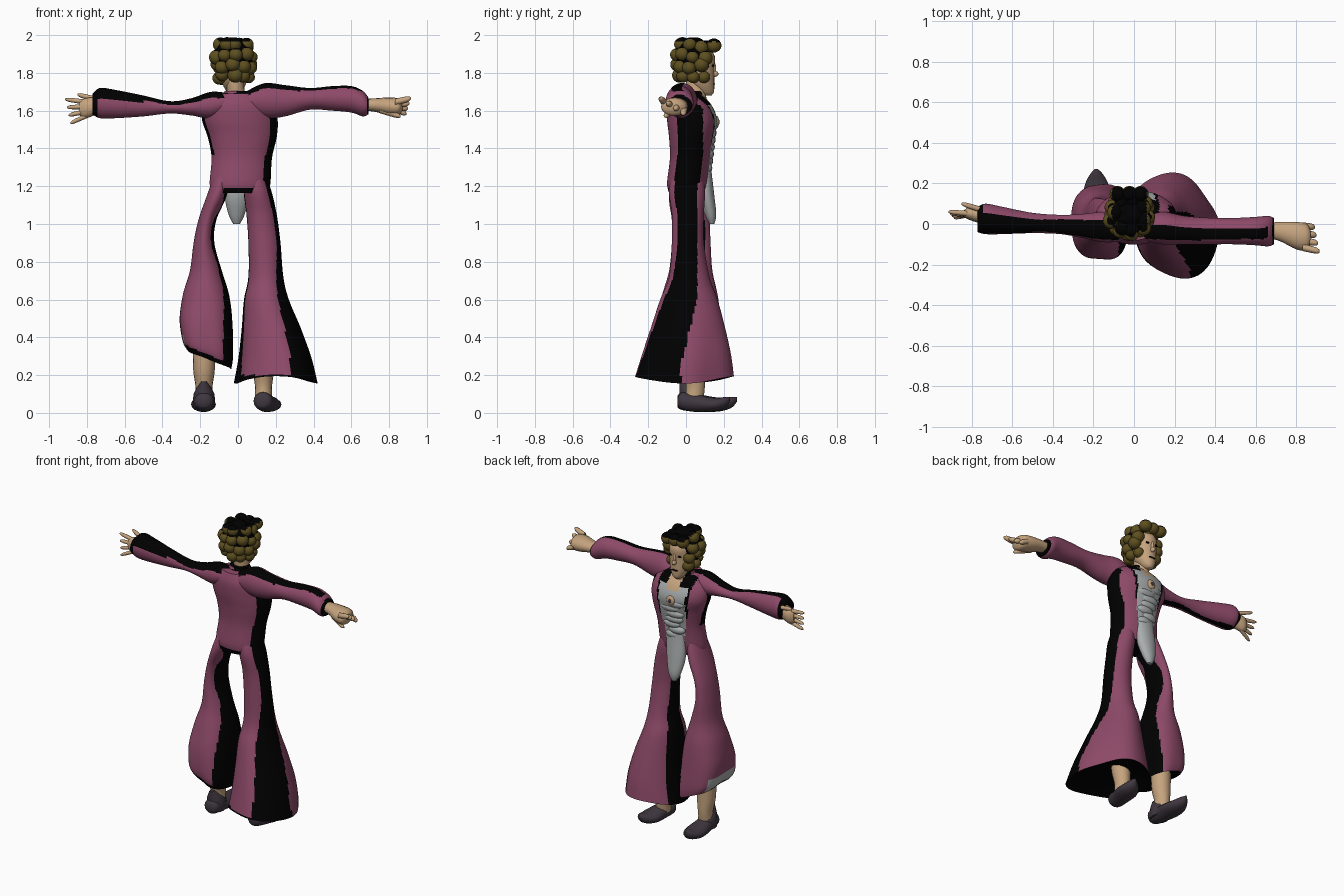
import bpy
import bmesh
import math
import random
from mathutils import Matrix, Vector

cube = bpy.data.objects.get("Cube")
if cube:
    bpy.data.objects.remove(cube, do_unlink=True)
random.seed(4)


def material(name, color):
    mat = bpy.data.materials.new(name)
    mat.use_nodes = True
    rgba = (*color, 1)
    mat.diffuse_color = rgba
    mat.node_tree.nodes["Principled BSDF"].inputs["Base Color"].default_value = rgba
    return mat


PLUM = material("plum cloth", (.27, .068, .14))
BLACK = material("black cloth", (0, 0, 0))
SKIN = material("skin", (.56, .37, .21))
HAIR = material("olive brown hair", (.11, .078, .014))
SHIRT = material("grey shirt", (.4, .42, .42))
SHOE = material("dark shoe", (.05, .038, .05))


def finish(name, bm, mats, rule=None):
    """Turn a bmesh into a smooth object; rule(normal, centre) picks the material."""
    bmesh.ops.recalc_face_normals(bm, faces=bm.faces)
    bm.normal_update()
    for face in bm.faces:
        face.smooth = True
        if rule:
            face.material_index = int(rule(face.normal, face.calc_center_median()))
    mesh = bpy.data.meshes.new(name)
    bm.to_mesh(mesh)
    bm.free()
    for mat in mats:
        mesh.materials.append(mat)
    obj = bpy.data.objects.new(name, mesh)
    bpy.context.collection.objects.link(obj)
    mesh.set_sharp_from_angle(angle=math.radians(50))
    return obj


def smooth_rows(rows, steps):
    """Catmull-Rom interpolation of the cross-section bounds."""
    out = []
    for i in range(len(rows) - 1):
        four = [rows[max(i - 1, 0)], rows[i], rows[i + 1], rows[min(i + 2, len(rows) - 1)]]
        for k in range(steps):
            t = k / steps
            out.append([b + t / 2 * (c - a + t * (2 * a - 5 * b + 4 * c - d + t * (3 * (b - c) + d - a)))
                        for a, b, c, d in zip(*four)])
    return out + [list(rows[-1])]


def loft(name, rows, mats, axis="z", rule=None, sides=32, steps=5, fold=None, hem=None):
    """Rows hold a station on the axis, then low and high bounds of both cross directions."""
    bm = bmesh.new()
    rings = []
    for s, a0, a1, b0, b1 in smooth_rows(rows, steps):
        ring = []
        for k in range(sides):
            ang = math.tau * k / sides
            wave = 1 + (fold(s, ang) if fold else 0)
            a = (a0 + a1) / 2 + (a1 - a0) / 2 * math.cos(ang) * wave
            b = (b0 + b1) / 2 + (b1 - b0) / 2 * math.sin(ang) * wave
            lift = hem(s, ang) if hem else 0
            ring.append(bm.verts.new((a, b, s + lift) if axis == "z" else (s, a, b)))
        rings.append(ring)
    for low, high in zip(rings, rings[1:]):
        for k in range(sides):
            n = (k + 1) % sides
            bm.faces.new((low[k], low[n], high[n], high[k]))
    bottom = bm.faces.new(rings[0])
    bm.faces.new(rings[-1])
    if hem:      # hollow underside
        bm.normal_update()
        bmesh.ops.poke(bm, faces=[bottom], offset=.1)
    return finish(name, bm, mats, rule)


def blobs(name, items, mats, rule=None, detail=14):
    """Ellipsoids joined in one object; each item is (centre, radii)."""
    bm = bmesh.new()
    for centre, radii in items:
        bmesh.ops.create_uvsphere(bm, u_segments=detail, v_segments=detail // 2 + 1, radius=1,
                                  matrix=Matrix.Translation(centre) @ Matrix.Diagonal((*radii, 1)))
    return finish(name, bm, mats, rule)


# Coat body: shirt front, dark lapel edges, open neck and a black side
def coat_rule(n, c):
    if c.y > .04 and n.y > .3:
        off = abs(c.x - .002)
        width = .058 + .11 * max(0, c.z - 1.2)
        if c.z > 1.6 and off < .045:
            return 3
        if off < width and c.z < 1.63:
            return 2
        if off < width + .014 and c.z > 1.42:
            return 1
    if c.z < 1.195 and n.y < 0 and -.08 < c.x < .08:
        return 1
    return n.z < -.7 or (n.x > .63 and c.y < .09) or (c.z > 1.36 and n.x < -.82 and c.y < .05)


loft("coat_body", [
    (1.165, -.14, .16, -.09, .1), (1.22, -.15, .172, -.1, .115), (1.35, -.14, .18, -.085, .13),
    (1.46, -.16, .205, -.09, .15), (1.55, -.19, .21, -.1, .165), (1.63, -.18, .19, -.1, .135),
    (1.69, -.11, .11, -.08, .08)], [PLUM, BLACK, SHIRT, SKIN], rule=coat_rule, sides=96, steps=8)


# Flared trouser legs
def left_rule(n, c):
    if n.z < -.6 or (n.x < -.8 and n.y > -.25):
        return True
    edge = min(.06, .25 * c.z - .09)
    if c.z < .2 and n.y < 0:
        return True
    return n.x > min(.76, .1 + .75 * c.z) and c.y < edge


def right_rule(n, c):
    rim = .28 - .42 * (c.x + .15)
    if c.z < rim + .07 and n.x < -.75 and c.y > -.1 and n.z > -.6:
        return 2
    return n.z < -.6 or n.x > min(.87, .4 + .6 * c.z) or (c.z < rim + .025 and n.y < 0)


def left_drape(s, ang):
    return max(0, .7 - s) * (.05 * math.sin(5 * ang + 1) + .2 * math.cos(2 * ang + 2.2))


def right_drape(s, ang):
    return max(0, .7 - s) * (.04 * math.sin(5 * ang + 1) - .16 * math.cos(4 * ang))


def left_hem(s, ang):
    return max(0, .45 - s) * .07 * -math.cos(2 * ang)


def right_hem(s, ang):
    return max(0, .55 - s) * -.18 * math.cos(ang)


loft("left_leg", [
    (.175, -.03, .43, -.25, .235), (.3, -.005, .395, -.22, .225), (.45, .015, .335, -.18, .2),
    (.6, .03, .27, -.135, .165), (.72, .055, .24, -.09, .125), (.9, .055, .225, -.075, .095),
    (1.05, .045, .205, -.075, .095), (1.18, .03, .175, -.09, .1), (1.3, .04, .13, -.06, .08)],
    [PLUM, BLACK], rule=left_rule, fold=left_drape, hem=left_hem, sides=96, steps=8)
loft("right_leg", [
    (.28, -.27, -.03, -.165, .2), (.34, -.3, -.02, -.185, .205), (.48, -.315, -.025, -.17, .19),
    (.62, -.295, -.045, -.13, .17), (.75, -.255, -.085, -.09, .14), (.9, -.235, -.125, -.075, .13),
    (1.02, -.21, -.115, -.075, .125), (1.15, -.165, -.06, -.09, .115), (1.3, -.11, -.03, -.06, .08)],
    [PLUM, BLACK, SHIRT], rule=right_rule, fold=right_drape, hem=right_hem, sides=96, steps=8)


# Sleeves, each with a black upper band and dark cuff
def left_sleeve_rule(n, c):
    band = .55 if c.x < .33 else .8
    return abs(n.x) > .8 or c.x > .682 or (n.z > band and -.75 < n.y < .2)


def right_sleeve_rule(n, c):
    low = .3 if c.x < -.5 else .55
    return abs(n.x) > .75 or c.x < -.745 or (n.z > low and n.y < .4) or (n.z < -.88 and n.y > -.1)


loft("left_sleeve", [
    (.04, -.08, .04, 1.6, 1.7), (.14, -.1, .06, 1.56, 1.745), (.25, -.1, .04, 1.57, 1.735),
    (.38, -.1, .03, 1.605, 1.72), (.5, -.1, .03, 1.6, 1.73), (.6, -.105, .035, 1.59, 1.73),
    (.66, -.11, .04, 1.57, 1.705), (.69, -.1, .03, 1.58, 1.67)],
    [PLUM, BLACK], axis="x", rule=left_sleeve_rule, sides=64, steps=8)
loft("right_sleeve", [
    (-.77, -.04, .085, 1.58, 1.69), (-.73, -.05, .1, 1.56, 1.72), (-.65, -.05, .085, 1.56, 1.71),
    (-.5, -.045, .055, 1.57, 1.68), (-.36, -.05, .045, 1.585, 1.65), (-.25, -.07, .05, 1.575, 1.665),
    (-.14, -.09, .06, 1.56, 1.7), (-.04, -.08, .04, 1.6, 1.69)],
    [PLUM, BLACK], axis="x", rule=right_sleeve_rule, sides=64, steps=8)

# Hands: palms, then fingers as tapered tubes
loft("left_hand", [
    (.65, -.065, .005, 1.6, 1.66), (.72, -.085, .01, 1.595, 1.665), (.8, -.125, .01, 1.575, 1.67),
    (.85, -.13, 0, 1.575, 1.665), (.87, -.1, -.03, 1.6, 1.65)], [SKIN], axis="x", sides=16)
loft("right_hand", [
    (-.84, .035, .065, 1.575, 1.65), (-.81, .02, .085, 1.56, 1.665), (-.76, .005, .08, 1.575, 1.67),
    (-.7, 0, .06, 1.6, 1.66)], [SKIN], axis="x", sides=16)


def finger(name, start, end, radius):
    rows = []
    for t, width in ((0, 1), (.5, .95), (.85, .8), (1, .3)):
        p = Vector(start).lerp(Vector(end), t)
        r = radius * width
        rows.append((p.x, p.y - r, p.y + r, p.z - r, p.z + r))
    loft(name, rows, [SKIN], axis="x", sides=8, steps=2)


for i in range(4):
    finger(f"left_finger_{i + 1}", (.83, -.115 + .035 * i, 1.645 - .012 * i),
           (.915 - .008 * i, -.135 + .04 * i, 1.665 - .027 * i), .018)
    finger(f"right_finger_{i + 1}", (-.8, .05, 1.645 - .024 * i),
           (-.915 + .009 * i, .06 - .01 * i, 1.66 - .042 * i), .013)
finger("left_thumb", (.75, -.07, 1.605), (.86, -.11, 1.57), .018)
finger("right_thumb", (-.75, .07, 1.66), (-.85, .1, 1.685), .014)

# Ankles and pointed shoes with raised toes
for side, x, top, length, turn in (("left", .135, .35, .88, -.22), ("right", -.18, .45, 1, .02)):
    loft(f"{side}_ankle", [
        (.06, x - .045, x + .045, -.01, .09), (.14, x - .045, x + .045, 0, .1),
        (.24, x - .058, x + .058, -.02, .1), (top, x - .06, x + .06, -.03, .1)], [SKIN], sides=16)
    shoe = loft(f"{side}_shoe", [
        (-.045, -.03, .03, .03, .09), (-.02, -.05, .05, .015, .11), (.06, -.055, .055, .005, .1),
        (.14, -.066, .066, .005, .085), (.2, -.056, .056, .012, .08), (.245, -.032, .032, .03, .085),
        (.27, -.008, .008, .06, .085)], [SHOE], axis="x", sides=16)
    shoe.rotation_euler.z = math.pi / 2 + turn
    shoe.scale.x = length
    shoe.location.x = x
loft("right_shoe_back", [(.03, -.235, -.125, -.035, .09), (.1, -.235, -.125, -.035, .09),
                         (.165, -.195, -.165, -.035, 0)], [SHOE], sides=16, steps=3)

# Shirt tail and flat ruffles down the front
loft("shirt_tail", [
    (1.0, -.025, .01, .125, .15), (1.05, -.05, .035, .1, .16), (1.15, -.07, .06, .07, .15),
    (1.28, -.062, .066, .07, .135), (1.36, -.05, .055, .07, .13)], [SHIRT], sides=24)
blobs("shirt_ruffles", [((.018 * math.sin(2.4 * i) + .003, .105 + .0045 * i, 1.26 + .037 * i),
                         (.052 + .004 * i, .03, .03)) for i in range(8)], [SHIRT])
blobs("brooch", [((0, .163, 1.54), (.03, .012, .032))], [SKIN])
blobs("brooch_gem", [((0, .172, 1.54), (.012, .006, .013))], [SHOE])

# Neck with open collar, then head and face
loft("neck", [(1.59, -.05, .04, .03, .145), (1.66, -.055, .04, .01, .11), (1.75, -.06, .03, 0, .1),
              (1.8, -.06, .03, .01, .1)], [SKIN], sides=20)
loft("collar", [(1.655, -.085, .08, -.06, .09), (1.69, -.075, .06, -.035, .095),
                (1.705, -.07, .05, -.025, .09)], [PLUM, BLACK], sides=24,
     rule=lambda n, c: n.z > .55 or c.y > .05)
loft("head", [
    (1.68, -.04, 0, .085, .135), (1.7, -.06, .02, .055, .148), (1.75, -.085, .045, .01, .15),
    (1.82, -.095, .055, -.02, .15), (1.89, -.095, .055, -.03, .152), (1.95, -.06, .02, 0, .11)],
    [SKIN], sides=24)
blobs("nose", [((-.02, .152, 1.795), (.014, .02, .016)), ((-.02, .15, 1.82), (.01, .01, .035))], [SKIN])
blobs("lips_and_eyes", [((-.02, .147, 1.742), (.025, .006, .006))] +
      [((-.02 + s * .032, .143, 1.838), (.013, .006, .007)) for s in (-1, 1)], [BLACK])

# Hair: dark core and uneven rings of round curls, black on the crown
blobs("hair_core", [((-.022, .04, 1.88), (.104, .095, .108))], [BLACK], detail=24)
curls = []
for level, (z, reach, count) in enumerate(((1.78, .078, 8), (1.835, .09, 9), (1.89, .093, 9),
                                           (1.94, .072, 7), (1.955, .03, 3))):
    for k in range(count):
        ang = math.tau * (k + level / 2 + random.uniform(-.2, .2)) / count
        x, y = math.cos(ang), math.sin(ang)
        if y > .66 and z < 1.93:      # leave the face open
            continue
        r = random.uniform(.033, .043) if z < 1.95 else .036
        curls.append(((-.022 + reach * x, .045 + reach * y, z + random.uniform(-.012, .012)),
                      (r, r, r * .95)))
curls += [((-.022 + s * .042, .148, 1.945), (.04, .04, .037)) for s in (-1.4, 0, 1.3)]
blobs("hair_curls", curls, [HAIR, BLACK], detail=20,
      rule=lambda n, c: n.z > .9 or (c.z > 1.94 and n.z > .5 and abs(c.x + .022) < .085))
